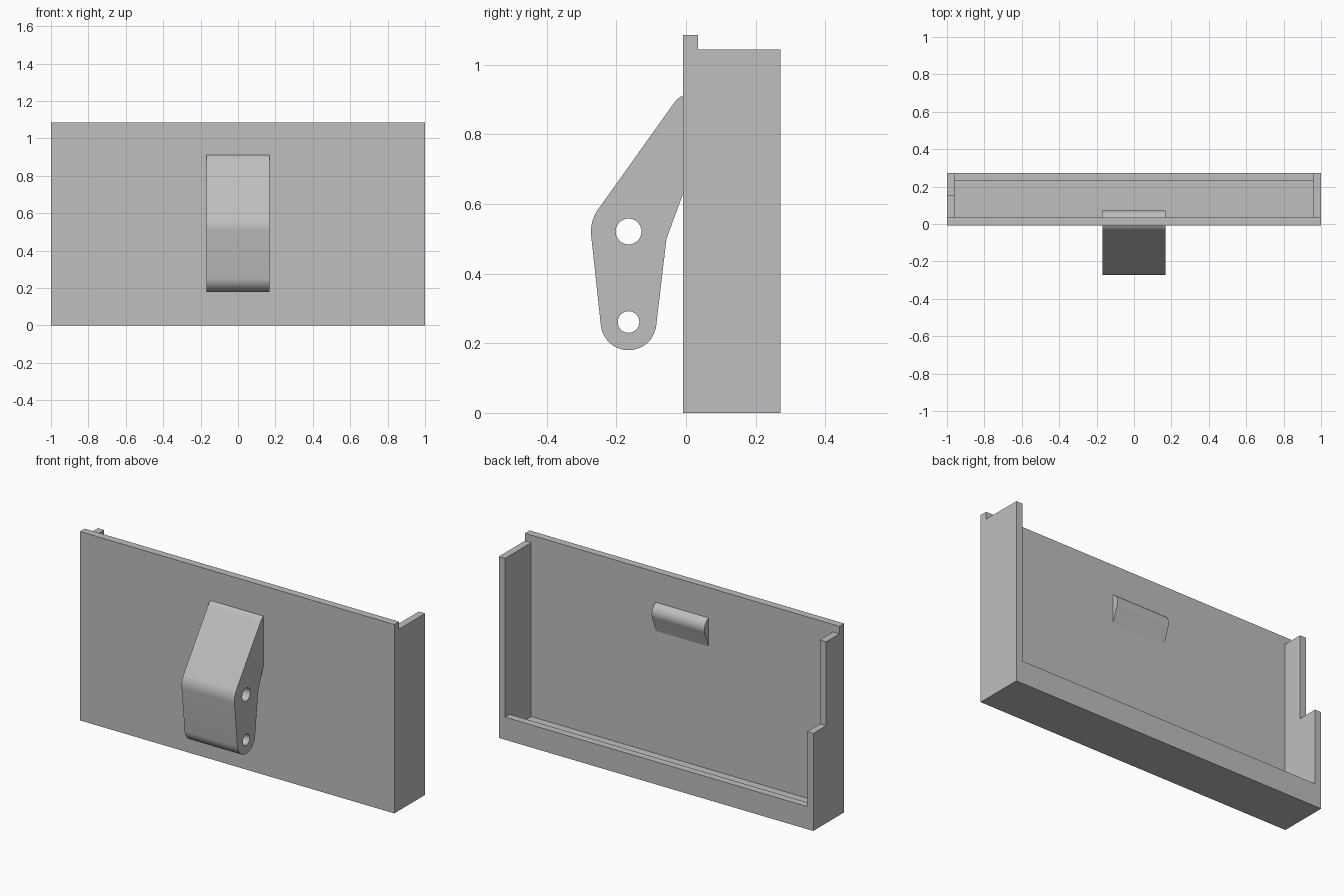
import bpy, bmesh, math
from mathutils import Matrix, Vector

cube = bpy.data.objects.get("Cube")
if cube:
    bpy.data.objects.remove(cube, do_unlink=True)

grey = bpy.data.materials.new("plain_grey")
grey.use_nodes = True
colour = (0.52, 0.52, 0.52, 1)
grey.diffuse_color = colour
grey.node_tree.nodes["Principled BSDF"].inputs["Base Color"].default_value = colour


def activate(ob):
    bpy.ops.object.select_all(action="DESELECT")
    ob.select_set(True)
    bpy.context.view_layer.objects.active = ob


def box(name, low, high):
    """Box between two opposite corners."""
    low, high = Vector(low), Vector(high)
    bm = bmesh.new()
    bmesh.ops.create_cube(bm, size=1)
    for v in bm.verts:
        v.co = (low + high) / 2 + v.co * (high - low)
    me = bpy.data.meshes.new(name)
    bm.to_mesh(me)
    bm.free()
    ob = bpy.data.objects.new(name, me)
    bpy.context.collection.objects.link(ob)
    return ob


def cut(ob, low, high):
    """Remove a box-shaped region from an object."""
    cutter = box("cutter", low, high)
    cutter.hide_render = True
    activate(ob)
    mod = ob.modifiers.new("cut", "BOOLEAN")
    mod.operation, mod.solver, mod.object = "DIFFERENCE", "EXACT", cutter
    bpy.ops.object.modifier_apply(modifier=mod.name)
    bpy.data.objects.remove(cutter, do_unlink=True)


def arc(cy, cz, r, start, end, steps):
    """Points along an arc in the side plane, angles in degrees."""
    angles = [math.radians(start + (end - start) * i / steps) for i in range(steps + 1)]
    return [(cy + r * math.cos(a), cz + r * math.sin(a)) for a in angles]


# Tray: tall front plate, two side walls, floor and low back lip
FRONT, PLATE, BACK = -0.008, 0.035, 0.272
INNER, WALL_TOP, TOP = 0.96, 1.043, 1.086
tray = box("tray", (-1, FRONT, 0), (1, BACK, TOP))
cut(tray, (-2, PLATE, WALL_TOP), (2, 1, 2))                  # step behind plate
cut(tray, (-INNER, PLATE, 0.043), (INNER, 0.23, 2))          # pocket
cut(tray, (-INNER, 0.2, 0.13), (INNER, 1, 2))                # open back above lip
cut(tray, (-2, 0.155, 0.56), (-0.9, 1, 2))                   # notch in right wall
tray.data.materials.clear()
tray.data.materials.append(grey)

# Bracket: rounded bent arm with two cross holes, set through the plate
HINGE_Y = -0.165
outline = (arc(HINGE_Y, 0.26, 0.08, 186, 354, 28)
           + [(-0.056, 0.5)]
           + arc(0.014, 0.858, 0.058, -19, 145, 28)
           + arc(HINGE_Y, 0.521, 0.108, 145, 186, 12))
holes = [arc(HINGE_Y, z, r, 0, 360, 40)[:-1] for z, r in ((0.521, 0.037), (0.261, 0.031))]
curve = bpy.data.curves.new("bracket", "CURVE")
curve.dimensions, curve.fill_mode, curve.extrude = "2D", "BOTH", 0.168
for points in [outline] + holes:
    spline = curve.splines.new("POLY")
    spline.points.add(len(points) - 1)
    for p, (y, z) in zip(spline.points, points):
        p.co = (y, z, 0, 1)
    spline.use_cyclic_u = True
bracket = bpy.data.objects.new("bracket", curve)
bpy.context.collection.objects.link(bracket)
activate(bracket)
bpy.ops.object.convert(target="MESH")
bracket = bpy.context.object

# Stand the profile upright, facing sideways, and weld its caps
bm = bmesh.new()
bm.from_mesh(bracket.data)
bm.transform(Matrix(((0, 0, 1, 0), (1, 0, 0, 0), (0, 1, 0, 0), (0, 0, 0, 1))))
bmesh.ops.remove_doubles(bm, verts=bm.verts, dist=0.0001)
bmesh.ops.recalc_face_normals(bm, faces=bm.faces)
bm.to_mesh(bracket.data)
bm.free()
bracket.data.materials.clear()
bracket.data.materials.append(grey)
activate(bracket)
bpy.ops.object.shade_smooth_by_angle(angle=math.radians(30))
